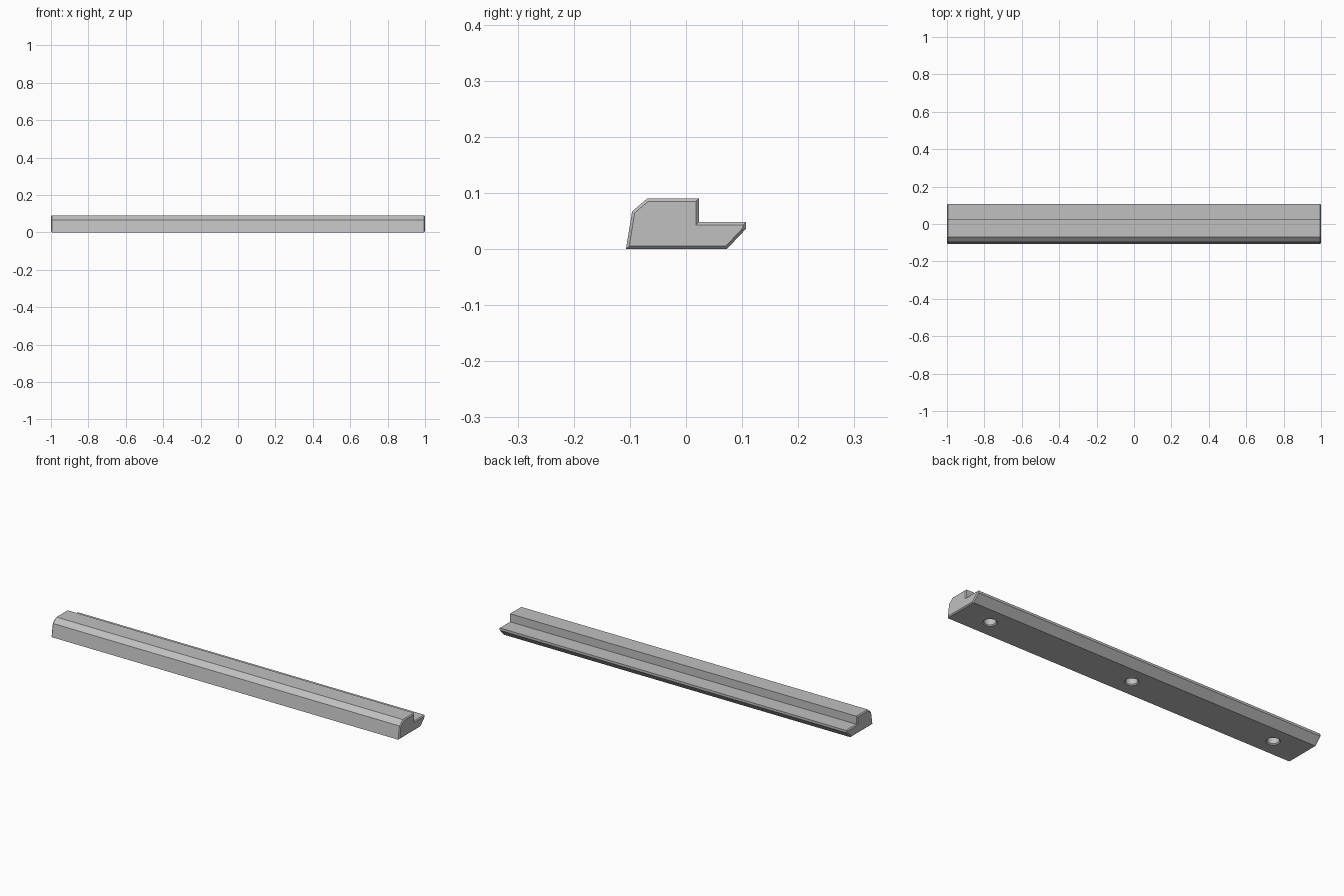
import bpy, bmesh, math
from mathutils import Vector

cube = bpy.data.objects.get("Cube")
if cube:
    bpy.data.objects.remove(cube, do_unlink=True)

HALF_LENGTH = 1.0
CHAMFER = 0.005
SEGMENTS = 48

grey = bpy.data.materials.new("plain grey")
grey.use_nodes = True
grey.diffuse_color = (0.527, 0.527, 0.527, 1)
grey.node_tree.nodes["Principled BSDF"].inputs["Base Color"].default_value = grey.diffuse_color


def make_object(name, bm):
    bmesh.ops.recalc_face_normals(bm, faces=bm.faces[:])
    mesh = bpy.data.meshes.new(name)
    bm.to_mesh(mesh)
    bm.free()
    mesh.materials.append(grey)
    obj = bpy.data.objects.new(name, mesh)
    bpy.context.collection.objects.link(obj)
    return obj


def inset(points, d):
    """Offset a counter-clockwise outline inwards with mitred corners."""
    result = []
    for i, p in enumerate(points):
        a = (p - points[i - 1]).normalized()
        b = (points[(i + 1) % len(points)] - p).normalized()
        na, nb = Vector((-a.y, a.x)), Vector((-b.y, b.x))
        result.append(p + (na + nb) * d / (1 + na.dot(nb)))
    return result


# Rail cross-section (y, z): sloped front, stepped top, undercut back
outline = [Vector(p) for p in (
    (-0.107, 0), (0.073, 0), (0.107, 0.036), (0.107, 0.048),
    (0.023, 0.048), (0.023, 0.09), (-0.069, 0.09), (-0.096, 0.067))]
small = inset(outline, CHAMFER)

# Rail body with chamfered ends
bm = bmesh.new()
rings = []
for x, section in ((-HALF_LENGTH, small), (-HALF_LENGTH + CHAMFER, outline),
                   (HALF_LENGTH - CHAMFER, outline), (HALF_LENGTH, small)):
    rings.append([bm.verts.new((x, p.x, p.y)) for p in section])
for r0, r1 in zip(rings, rings[1:]):
    for i in range(len(r0)):
        j = (i + 1) % len(r0)
        bm.faces.new((r0[i], r0[j], r1[j], r1[i]))
bm.faces.new(rings[0])
bm.faces.new(rings[-1])
rail = make_object("rail", bm)

# Blind mounting holes with a chamfered mouth, cut from below
bm = bmesh.new()
hole_profile = ((0.038, -0.005), (0.028, 0.005), (0.028, 0.06))
for x in (-0.825, 0, 0.825):
    rings = []
    for radius, z in hole_profile:
        rings.append([bm.verts.new((x + radius * math.cos(t), -0.017 + radius * math.sin(t), z))
                      for t in (2 * math.pi * k / SEGMENTS for k in range(SEGMENTS))])
    for r0, r1 in zip(rings, rings[1:]):
        for i in range(SEGMENTS):
            j = (i + 1) % SEGMENTS
            bm.faces.new((r0[i], r0[j], r1[j], r1[i]))
    bm.faces.new(rings[0])
    bm.faces.new(rings[-1])
cutter = make_object("hole_cutter", bm)
cutter.hide_render = True

cut = rail.modifiers.new("mounting holes", 'BOOLEAN')
cut.operation = 'DIFFERENCE'
cut.solver = 'EXACT'
cut.object = cutter
bpy.ops.object.select_all(action='DESELECT')
bpy.context.view_layer.objects.active = rail
rail.select_set(True)
bpy.ops.object.modifier_apply(modifier=cut.name)
bpy.data.objects.remove(cutter, do_unlink=True)

# Smooth hole walls, crisp rail edges
bpy.ops.object.shade_smooth_by_angle(angle=math.radians(20))
